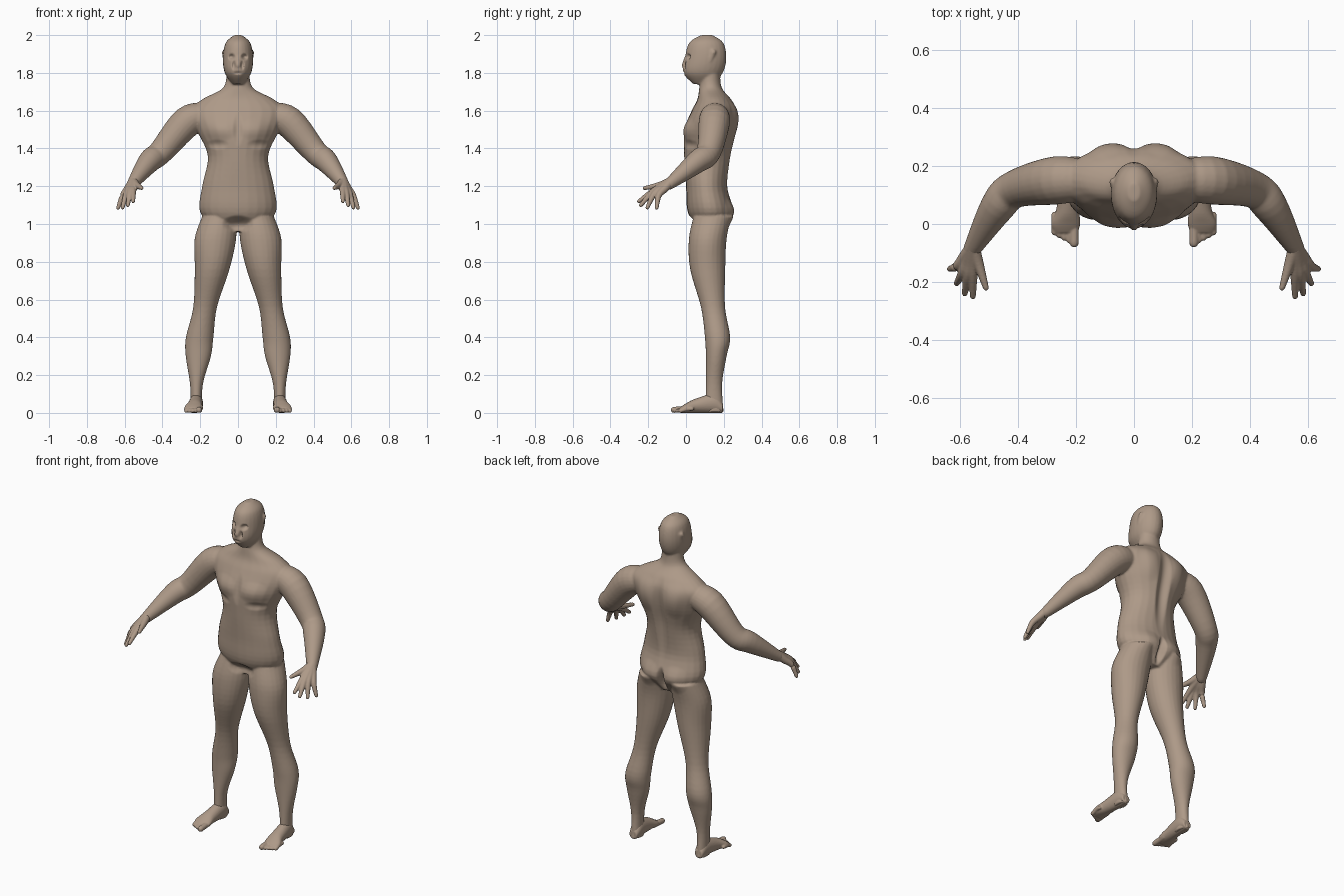
import bpy, bmesh, math
from mathutils import Vector

cube = bpy.data.objects.get("Cube")
if cube:
    bpy.data.objects.remove(cube)

skin = bpy.data.materials.new("skin")
skin.use_nodes = True
skin.diffuse_color = (.42, .32, .245, 1)
skin.node_tree.nodes["Principled BSDF"].inputs["Base Color"].default_value = skin.diffuse_color


def oval(z, wide, deep, y, x=0):
    """Level cross-section: height, half width, half depth and centre."""
    return (x, y, z, wide, deep)


def joint(x, y, z, radius):
    """Point on a limb with the limb's thickness there."""
    return (x, y, z, radius)


def refine(rows, steps=5):
    """Catmull-Rom interpolation of rows of numbers."""
    last = len(rows) - 1
    result = []
    for i in range(last):
        before, start, end, after = (rows[min(max(i + k, 0), last)] for k in (-1, 0, 1, 2))
        for k in range(steps):
            t = k / steps
            row = []
            for p, q, r, s in zip(before, start, end, after):
                slope_in, slope_out = (r - p) / 2, (s - q) / 2
                curve = 3 * (r - q) - 2 * slope_in - slope_out
                twist = 2 * (q - r) + slope_in + slope_out
                row.append(q + t * (slope_in + t * (curve + t * twist)))
            result.append(row)
    return result + [rows[last]]


def loft(bm, sections, sides=24):
    """Skin closed elliptical rings given as centre and two half axes."""
    rings = []
    for centre, across, along in sections:
        angles = [math.tau * i / sides for i in range(sides)]
        rings.append([bm.verts.new(centre + across * math.cos(a) + along * math.sin(a)) for a in angles])
    for low, high in zip(rings, rings[1:]):
        for i in range(sides):
            bm.faces.new((low[i - 1], low[i], high[i], high[i - 1]))
    bm.faces.new(rings[0])
    bm.faces.new(rings[-1])


def stack(bm, ovals, side=1):
    """Body mass built from level ovals."""
    loft(bm, [(Vector((side * x, y, z)), Vector((wide, 0, 0)), Vector((0, deep, 0)))
              for x, y, z, wide, deep in refine(ovals)])


def limb(bm, joints, side=1):
    """Round limb through joints, with rounded ends."""
    rows = refine(joints)
    points = [Vector((side * x, y, z)) for x, y, z, radius in rows]
    sections = []
    for i, (point, row) in enumerate(zip(points, rows)):
        ahead = (points[min(i + 1, len(points) - 1)] - points[max(i - 1, 0)]).normalized()
        across = ahead.orthogonal().normalized() if abs(ahead.z) > .9 else ahead.cross((0, 0, 1)).normalized()
        up = ahead.cross(across)
        caps = [0]
        if i == 0:
            caps = [-.9, -.6, 0]
        elif i == len(points) - 1:
            caps = [0, .6, .9]
        for cap in caps:
            size = row[3] * math.sqrt(1 - cap * cap)
            sections.append((point + ahead * row[3] * cap, across * size, up * size))
    loft(bm, sections)


def finish(name, bm, voxel, passes):
    """Fuse overlapping masses into one smooth skin."""
    bmesh.ops.recalc_face_normals(bm, faces=bm.faces[:])
    mesh = bpy.data.meshes.new(name)
    bm.to_mesh(mesh)
    bm.free()
    thing = bpy.data.objects.new(name, mesh)
    bpy.context.collection.objects.link(thing)
    fuse = thing.modifiers.new("fuse", "REMESH")
    fuse.mode, fuse.voxel_size = "VOXEL", voxel
    soften = thing.modifiers.new("soften", "SMOOTH")
    soften.iterations = passes
    graph = bpy.context.evaluated_depsgraph_get()
    solid = bpy.data.meshes.new_from_object(thing.evaluated_get(graph))
    thing.modifiers.clear()
    thing.data = solid
    solid.materials.clear()
    solid.materials.append(skin)
    solid.shade_smooth()
    return solid


def press(mesh, at, size, push):
    """Push a soft oval region, on both sides, along y."""
    for vertex in mesh.vertices:
        p = vertex.co
        offset = (abs(p.x) - at[0], p.y - at[1], p.z - at[2])
        distance = sum((o / s) ** 2 for o, s in zip(offset, size))
        if distance < 1:
            p.y += push * (1 - distance) ** 2


body = bmesh.new()

# Torso and neck
stack(body, [oval(z=1.8, wide=.06, deep=.05, y=.13),
             oval(z=1.72, wide=.08, deep=.06, y=.13),
             oval(z=1.66, wide=.19, deep=.09, y=.15),
             oval(z=1.6, wide=.25, deep=.12, y=.15),
             oval(z=1.5, wide=.22, deep=.14, y=.13),
             oval(z=1.36, wide=.16, deep=.125, y=.115),
             oval(z=1.2, wide=.19, deep=.11, y=.11),
             oval(z=1.06, wide=.2, deep=.12, y=.13),
             oval(z=.96, wide=.09, deep=.06, y=.13)])

# Head
stack(body, [oval(z=2, wide=.02, deep=.03, y=.11),
             oval(z=1.96, wide=.065, deep=.09, y=.107),
             oval(z=1.88, wide=.08, deep=.11, y=.104),
             oval(z=1.8, wide=.07, deep=.105, y=.09),
             oval(z=1.74, wide=.03, deep=.05, y=.09)])

# Nose
limb(body, [joint(x=0, y=.01, z=1.9, radius=.01), joint(x=0, y=-.01, z=1.84, radius=.014)])

for side in (1, -1):
    # Ear
    limb(body, [joint(x=.07, y=.125, z=1.86, radius=.01), joint(x=.07, y=.145, z=1.91, radius=.015)], side)
    # Leg
    stack(body, [oval(z=1.04, x=.1, wide=.09, deep=.1, y=.14),
                 oval(z=.92, x=.12, wide=.11, deep=.1, y=.115),
                 oval(z=.76, x=.137, wide=.092, deep=.093, y=.115),
                 oval(z=.56, x=.174, wide=.063, deep=.064, y=.143),
                 oval(z=.4, x=.203, wide=.073, deep=.067, y=.167),
                 oval(z=.3, x=.21, wide=.067, deep=.055, y=.16),
                 oval(z=.15, x=.22, wide=.034, deep=.043, y=.148),
                 oval(z=.004, x=.22, wide=.03, deep=.05, y=.15)], side)
    # Arm
    limb(body, [joint(x=.17, y=.15, z=1.57, radius=.07),
                joint(x=.27, y=.15, z=1.54, radius=.083),
                joint(x=.41, y=.12, z=1.38, radius=.065),
                joint(x=.47, y=.06, z=1.33, radius=.06),
                joint(x=.56, y=-.09, z=1.21, radius=.03)], side)

figure = finish("body", body, voxel=.006, passes=5)

# Muscles and hollows of the back
press(figure, at=(0, .27, 1.4), size=(.05, .1, .33), push=-.026)
press(figure, at=(.1, .27, 1.55), size=(.08, .1, .13), push=.014)
press(figure, at=(.09, .25, 1.06), size=(.09, .1, .09), push=.014)
press(figure, at=(0, .25, 1.03), size=(.03, .1, .1), push=-.04)
# Chest muscles, crease below them and groin
press(figure, at=(.1, 0, 1.5), size=(.1, .1, .07), push=-.012)
press(figure, at=(0, 0, 1.5), size=(.03, .1, .1), push=.01)
press(figure, at=(.12, 0, 1.42), size=(.08, .1, .03), push=.01)
press(figure, at=(0, .03, 1), size=(.09, .1, .05), push=.03)
# Eye sockets, cheek folds and mouth
press(figure, at=(.034, .01, 1.885), size=(.022, .05, .02), push=.022)
press(figure, at=(.022, 0, 1.84), size=(.012, .05, .03), push=.016)
press(figure, at=(0, -.01, 1.8), size=(.03, .04, .01), push=.008)

first_knuckle, last_knuckle = Vector((.555, -.18, 1.17)), Vector((.61, -.145, 1.15))
first_reach, last_reach = Vector((0, -.07, -.05)), Vector((.025, -.01, -.065))
wrist = Vector((.555, -.08, 1.225))

for label, side in (("left", 1), ("right", -1)):
    # Palm and fingers fanning out from the wrist
    hand = bmesh.new()
    for i in range(4):
        fan = i / 3
        arch = math.sin(math.pi * fan)
        knuckle = first_knuckle.lerp(last_knuckle, fan) - Vector((0, arch * .015, 0))
        tip = knuckle + first_reach.lerp(last_reach, fan) * (1 + arch * .2)
        limb(hand, [joint(*wrist, radius=.026), joint(*wrist.lerp(knuckle, .5), radius=.021),
                    joint(*knuckle, radius=.016), joint(*tip, radius=.01)], side)
    # Thumb
    limb(hand, [joint(*wrist, radius=.024), joint(x=.535, y=-.14, z=1.205, radius=.018),
                joint(x=.51, y=-.22, z=1.19, radius=.01)], side)
    finish(label + "_hand", hand, voxel=.004, passes=2)

    # Foot wedge, from heel to ball
    foot = bmesh.new()
    wedge = refine([(.195, .22, .025, .05), (.15, .22, .035, .1), (.05, .228, .04, .075),
                    (0, .235, .05, .05), (-.03, .236, .04, .03)])
    loft(foot, [(Vector((side * x, y, tall / 2)), Vector((wide, 0, 0)), Vector((0, 0, tall / 2)))
                for y, x, wide, tall in wedge])
    # Toes, shorter and further back towards the outside
    for i in range(5):
        thick = .011 if i else .016
        x, root = .206 + i * .017, i * .003 - .01
        limb(foot, [joint(x, root + .03, .022, thick), joint(x, root, .02, thick),
                    joint(x, root - .055 + i * .006, thick, thick)], side)
    finish(label + "_foot", foot, voxel=.004, passes=2)
